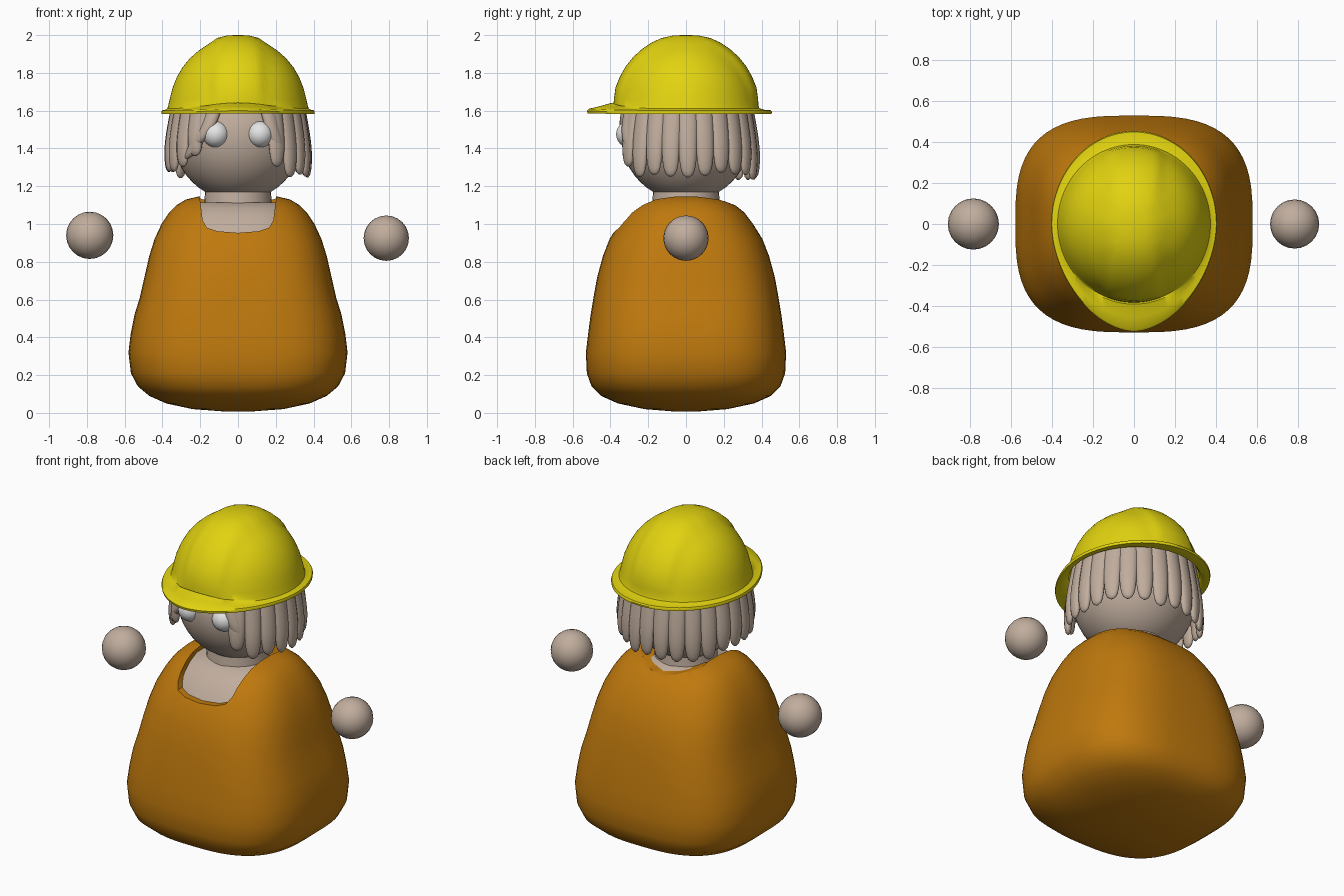
import bpy, bmesh, math, random
from math import sin, cos, pi, radians

if "Cube" in bpy.data.objects:
    bpy.data.objects.remove(bpy.data.objects["Cube"])

random.seed(4)


def material(name, rgb):
    m = bpy.data.materials.new(name)
    m.diffuse_color = (*rgb, 1)
    m.use_nodes = True
    m.node_tree.nodes["Principled BSDF"].inputs["Base Color"].default_value = m.diffuse_color
    return m


ORANGE = material("orange cloth", (0.52, 0.19, 0.004))
SKIN = material("warm beige", (0.53, 0.42, 0.34))
YELLOW = material("helmet yellow", (0.76, 0.65, 0.005))
WHITE = material("eye white", (0.78, 0.78, 0.78))


def loft(name, rings, mat, angle=50):
    """Skin a list of equal-length point rings and cap both ends."""
    bm = bmesh.new()
    rows = [[bm.verts.new(p) for p in r] for r in rings]
    n = len(rows[0])
    for a, b in zip(rows, rows[1:]):
        for i in range(n):
            bm.faces.new((a[i], a[(i + 1) % n], b[(i + 1) % n], b[i]))
    bm.faces.new(rows[0][::-1])
    bm.faces.new(rows[-1])
    bmesh.ops.recalc_face_normals(bm, faces=bm.faces)
    me = bpy.data.meshes.new(name)
    bm.to_mesh(me)
    bm.free()
    ob = bpy.data.objects.new(name, me)
    bpy.context.collection.objects.link(ob)
    me.materials.append(mat)
    smooth(ob, angle)
    return ob


def smooth(ob, angle=50):
    bpy.ops.object.select_all(action='DESELECT')
    ob.select_set(True)
    bpy.context.view_layer.objects.active = ob
    bpy.ops.object.shade_smooth_by_angle(angle=radians(angle))


def ball(name, loc, r, mat, seg=32):
    bpy.ops.mesh.primitive_uv_sphere_add(segments=seg, ring_count=seg // 2, radius=r, location=loc)
    ob = bpy.context.object
    ob.name = name
    ob.data.materials.append(mat)
    smooth(ob)
    return ob


def oval(rx, ry, z, n, count=64):
    """Superellipse ring with exponent n."""
    pts = []
    for i in range(count):
        t = 2 * pi * i / count
        c, s = cos(t), sin(t)
        pts.append((rx * math.copysign(abs(c) ** (2 / n), c),
                    ry * math.copysign(abs(s) ** (2 / n), s), z))
    return pts


# Rounded sack body: height, half width, half depth, squareness
SECTIONS = [(0.008, 0.08, 0.07, 2.2), (0.02, 0.24, 0.22, 2.4), (0.05, 0.38, 0.36, 2.6),
            (0.09, 0.47, 0.45, 2.8), (0.14, 0.53, 0.50, 3), (0.21, 0.567, 0.525, 3),
            (0.32, 0.58, 0.53, 3), (0.42, 0.568, 0.518, 3), (0.52, 0.548, 0.505, 3),
            (0.61, 0.52, 0.49, 3), (0.72, 0.495, 0.47, 2.9), (0.83, 0.47, 0.44, 2.8),
            (0.92, 0.442, 0.405, 2.7), (1.0, 0.405, 0.355, 2.6), (1.06, 0.365, 0.31, 2.6),
            (1.10, 0.325, 0.26, 2.6), (1.13, 0.275, 0.2, 2.6), (1.145, 0.21, 0.13, 2.5),
            (1.15, 0.1, 0.06, 2.2)]
body = loft("body", [oval(rx, ry, z, n) for z, rx, ry, n in SECTIONS], ORANGE)


# Neckline: a deep front scoop and a shallow dip at the back
def cutter(name, profile, y0, y1):
    ob = loft(name, [[(x, y, z) for x, z in profile] for y in (y0, y1)], ORANGE)
    ob.hide_render = True
    ob.hide_set(True)
    mod = body.modifiers.new(name, 'BOOLEAN')
    mod.object = ob
    mod.solver = 'EXACT'


scoop = [(0.2, 1.3), (0.2, 1.12), (0.187, 1.02), (0.165, 0.98), (0.11, 0.962), (0, 0.953)]
cutter("front_scoop_cutter", scoop + [(-x, z) for x, z in scoop[-2::-1]], -0.7, 0.06)
dip = [(0.2, 1.3), (0.2, 1.135), (0.1, 1.105), (0, 1.09)]
cutter("back_dip_cutter", dip + [(-x, z) for x, z in dip[-2::-1]], 0.03, 0.7)
bpy.context.view_layer.objects.active = body
for mod in list(body.modifiers):
    if mod.type == 'BOOLEAN':
        bpy.ops.object.modifier_apply(modifier=mod.name)
smooth(body, 40)

# Skin beneath the neckline
loft("chest", [oval(rx - 0.035, ry - 0.03, z - 0.015, n) for z, rx, ry, n in SECTIONS[11:17]], SKIN)
loft("neck", [oval(r, r, z, 2, 32) for r, z in ((0.2, 0.95), (0.18, 1.08), (0.17, 1.25))], SKIN)

# Head, eyes and floating hands
ball("head", (0, 0, 1.465), 0.343, SKIN, 48)
for side, name in ((-1, "left"), (1, "right")):
    ball(name + "_eye", (0.117 * side, -0.30, 1.475), 0.07, WHITE)
ball("left_hand", (-0.785, 0, 0.94), 0.125, SKIN, 24)
ball("right_hand", (0.785, 0, 0.925), 0.12, SKIN, 24)


# Hair: flattened drooping locks with rounded tips
def lock(name, az, end, width, sweep=0.0):
    rings = []
    for k in range(13):
        u = k / 12
        z = 1.66 + (end - 1.66) * (1 - (1 - u) ** 1.35)
        r = 0.318 + 0.05 * sin(min(1, u * 1.4) * pi / 2)
        a = az + sweep * u * u
        w = max(0.04, 1 - u ** 5) ** 0.5 * (1 - 0.2 * u)
        out, tan = (cos(a), sin(a)), (-sin(a), cos(a))
        ring = []
        for i in range(12):
            t = 2 * pi * i / 12
            p, q = width * w * cos(t), 0.03 * w * sin(t)
            ring.append((out[0] * (r + q) + tan[0] * p, out[1] * (r + q) + tan[1] * p, z))
        rings.append(ring)
    loft(name, rings, SKIN, 60)


COUNT = 21
for i in range(COUNT):
    deg = -56 + i * 288 / (COUNT - 1)
    back = max(0, sin(radians(deg)))
    end = 1.26 + random.uniform(-0.015, 0.025) - 0.02 * back + (0.05 if i in (0, COUNT - 2) else 0)
    if i == COUNT - 1:
        end = 1.36
    lock(f"hair_lock_{i + 1}", radians(deg), end, 0.056)
# Swept fringe
for i, (deg, end, sw) in enumerate([(-112, 1.40, -22), (-120, 1.34, -20), (-62, 1.38, 12)]):
    lock(f"fringe_lock_{i + 1}", radians(deg), end, 0.045, radians(sw))


# Hard hat: ridged dome, brim with front bill, hollow underside
def dome_ring(r, z, inset=0.0):
    pts = []
    for i in range(96):
        t = 2 * pi * i / 96
        x, y = (r - inset) * cos(t), (r - inset) * 1.035 * sin(t)
        ridge = max(0, min(1, (0.15 - abs(x)) / 0.035)) if not inset else 0
        h = max(0, min(1, (z - 1.62) / 0.08))
        lift = 0.014 * ridge * h
        pts.append((x, y * (1 + lift / max(r, 0.1)), z + lift * max(0, (z - 1.7) / 0.3)))
    return pts


def brim_ring(f, z, bill):
    """Ring between dome foot (f=0) and brim edge (f=1), raised at the bill."""
    pts = []
    for i in range(96):
        t = 2 * pi * i / 96
        c, s = cos(t), sin(t)
        n = 1.8 if s < 0 else 2
        ex = 0.405 * math.copysign(abs(c) ** (2 / n), c)
        ey = (0.455 if s > 0 else 0.525) * math.copysign(abs(s) ** (2 / n), s)
        front = max(0, -s) ** 6
        pts.append((0.372 * c * (1 - f) + ex * f, 0.385 * s * (1 - f) + ey * f, z + bill * front))
    return pts


PROFILE = [(0.012, 1.987), (0.06, 1.984), (0.11, 1.972), (0.16, 1.950), (0.21, 1.917),
           (0.255, 1.877), (0.295, 1.828), (0.325, 1.775), (0.347, 1.72), (0.362, 1.66),
           (0.37, 1.625)]
rings = [dome_ring(r, z) for r, z in PROFILE]
rings += [brim_ring(0.05, 1.612, 0.03), brim_ring(0.5, 1.604, 0.02), brim_ring(0.92, 1.602, 0.008),
          brim_ring(1, 1.594, 0.006), brim_ring(0.97, 1.583, 0.002), brim_ring(0.5, 1.583, 0.01),
          brim_ring(0, 1.587, 0.01)]
rings += [dome_ring(r, z - 0.02, 0.011) for r, z in PROFILE[::-1]]
loft("hard_hat", rings, YELLOW, 45)
